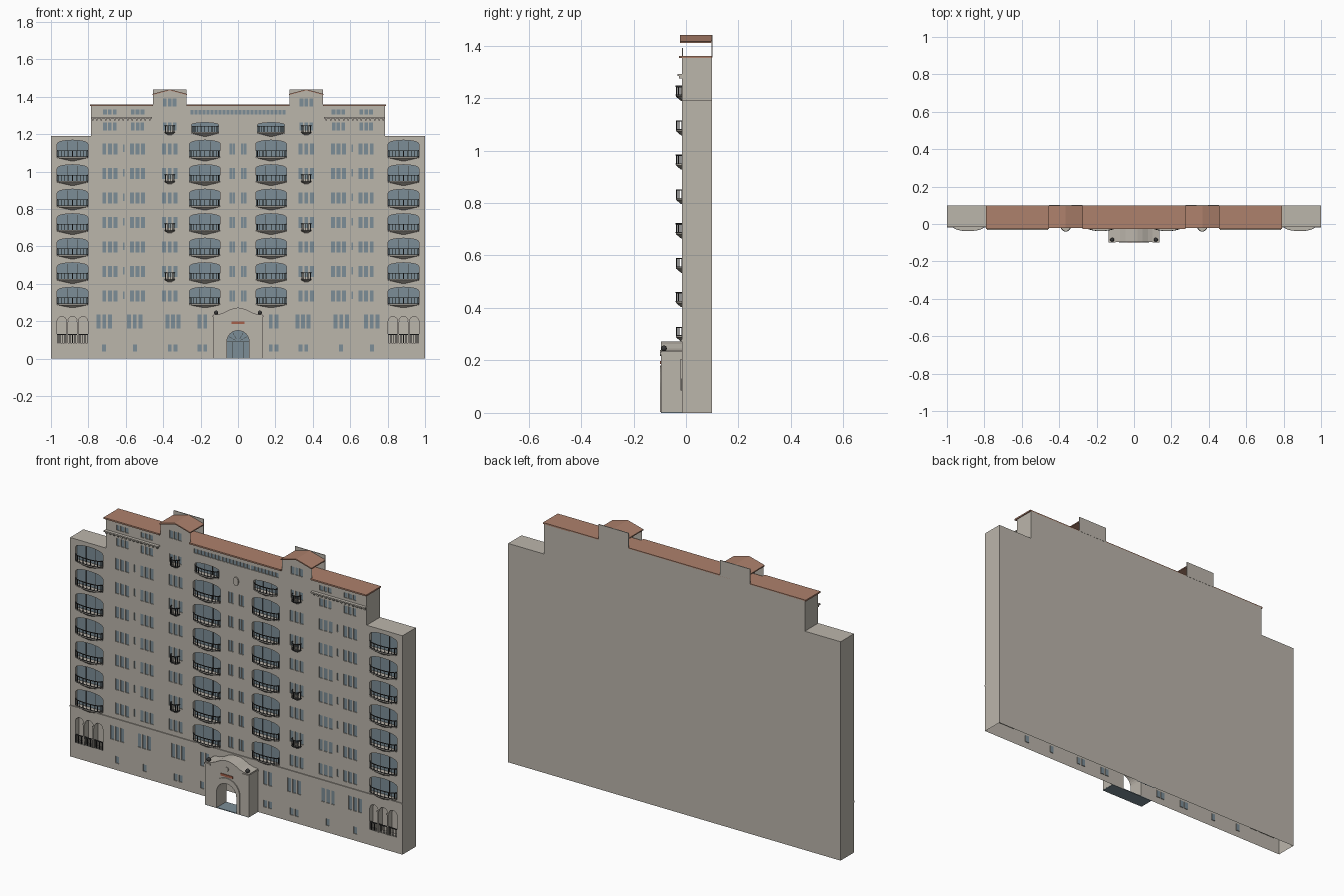
import bpy, bmesh
from math import sin, cos, pi
from mathutils import Vector

cube = bpy.data.objects.get("Cube")
if cube:
    bpy.data.objects.remove(cube)


def material(name, r, g, b):
    m = bpy.data.materials.new(name)
    m.use_nodes = True
    m.diffuse_color = (r, g, b, 1)
    node = next(n for n in m.node_tree.nodes if n.type == 'BSDF_PRINCIPLED')
    node.inputs["Base Color"].default_value = (r, g, b, 1)
    node.inputs["Roughness"].default_value = 0.8
    return m


WALL = material("limestone", 0.50, 0.465, 0.41)
GLASS = material("blue_grey_glass", 0.20, 0.27, 0.31)
ROOF = material("terracotta", 0.42, 0.22, 0.15)
IRON = material("dark_iron", 0.04, 0.04, 0.04)
SIGN = material("sign_red", 0.38, 0.12, 0.07)

FRONT, BACK = -0.015, 0.10
FLOOR = [0.29 + 0.131 * i for i in range(8)]


def loft(bm, low, high):
    """Solid between two matching loops of points."""
    a = [bm.verts.new(p) for p in low]
    b = [bm.verts.new(p) for p in high]
    bm.faces.new(a)
    bm.faces.new(b[::-1])
    n = len(a)
    for i in range(n):
        bm.faces.new((a[i], b[i], b[(i + 1) % n], a[(i + 1) % n]))


def prism(bm, outline, y0, y1):
    loft(bm, [(x, y0, z) for x, z in outline], [(x, y1, z) for x, z in outline])


def box(bm, x0, x1, y0, y1, z0, z1):
    prism(bm, [(x0, z0), (x1, z0), (x1, z1), (x0, z1)], y0, y1)


def arched(cx, half, z0, spring, top, steps=10):
    """Opening outline: straight jambs below an elliptical arch."""
    arc = [(cx + half * cos(pi * i / steps), spring + (top - spring) * sin(pi * i / steps))
           for i in range(steps + 1)]
    return [(cx - half, z0), (cx + half, z0)] + arc


def bow(cx, half, depth, z, steps=10):
    """Bowed balcony plan at height z."""
    return [(cx + half * cos(pi * i / steps), FRONT - depth * sin(pi * i / steps), z)
            for i in range(steps + 1)]


def finish(name, bm, *mats):
    bmesh.ops.recalc_face_normals(bm, faces=bm.faces)
    mesh = bpy.data.meshes.new(name)
    bm.to_mesh(mesh)
    bm.free()
    for m in mats:
        mesh.materials.append(m)
    obj = bpy.data.objects.new(name, mesh)
    bpy.context.scene.collection.objects.link(obj)
    return obj


# Building shell: stepped outline with two gabled towers
half = [(1, 0), (1, 1.19), (0.785, 1.19), (0.785, 1.355), (0.455, 1.355), (0.455, 1.41),
        (0.365, 1.435), (0.275, 1.41), (0.275, 1.355)]
bm = bmesh.new()
prism(bm, half + [(-x, z) for x, z in reversed(half)], FRONT, BACK)
body = finish("building_shell", bm, WALL, GLASS)

# Openings, cut as shallow pockets into the facade
cut = bmesh.new()


def panes(cx, n, z0, z1, pitch=0.03, width=0.021):
    for i in range(n):
        x = cx + (i - (n - 1) / 2) * pitch
        box(cut, x - width / 2, x + width / 2, -0.05, -0.011, z0, z1)


BAYS = [(s * x, z, 0.082, 0.092) for s in (-1, 1) for x in (0.177, 0.885) for z in FLOOR[:7]]
BAYS += [(s * 0.177, FLOOR[7], 0.072, 0.055) for s in (-1, 1)]
for x, z, w, h in BAYS:
    prism(cut, arched(x, w, z, z + h * 0.78, z + h), -0.05, 0.0)
for s in (-1, 1):
    for z in FLOOR[:7]:
        for x in (0.685, 0.537, 0.365):
            panes(s * x, 3, z + 0.015, z + 0.075)
        panes(s * 0.031, 2, z + 0.015, z + 0.075, 0.017, 0.014)
        panes(s * 0.61, 1, z + 0.03, z + 0.07, width=0.008)
    for x in (0.685, 0.537, 0.365):
        panes(s * x, 3, 1.22, 1.262, 0.026, 0.019)
    for x in (0.685, 0.537):
        panes(s * x, 3, 1.305, 1.333, 0.026, 0.02)
    panes(s * 0.365, 3, 1.348, 1.39, 0.026, 0.02)
    for x, n in ((0.715, 3), (0.552, 3), (0.348, 3), (0.19, 2)):
        panes(s * x, n, 0.16, 0.235)
    for x, n in ((0.717, 1), (0.55, 1), (0.35, 2), (0.19, 2)):
        panes(s * x, n, 0.037, 0.075)
    for i in (-1, 0, 1):
        prism(cut, arched(s * 0.885 + i * 0.057, 0.025, 0.085, 0.2, 0.225), -0.05, 0.015)
panes(0, 24, 1.305, 1.33, 0.0214, 0.018)
prism(cut, arched(0, 0.06, -0.05, 0.09, 0.15, 16), -0.05, 0.095)
cutter = finish("opening_cutter", cut)
cutter.hide_render = True

mod = body.modifiers.new("openings", 'BOOLEAN')
mod.operation, mod.solver, mod.object = 'DIFFERENCE', 'EXACT', cutter
bpy.context.view_layer.update()
result = bpy.data.meshes.new_from_object(body.evaluated_get(bpy.context.evaluated_depsgraph_get()))
body.modifiers.clear()
body.data = result
bpy.data.objects.remove(cutter)

# Open the underside, the doorway and the tower sides; glaze the pocket backs
result.materials.clear()
result.materials.append(WALL)
result.materials.append(GLASS)
bm = bmesh.new()
bm.from_mesh(result)
bm.normal_update()
gone = []
for f in bm.faces:
    c, n = f.calc_center_median(), f.normal
    tower_side = abs(n.x) > 0.9 and c.z > 1.356 and c.y > 0
    doorway = abs(c.x) < 0.07 and c.z < 0.16 and -0.005 < c.y < 0.093 and abs(n.y) < 0.5
    if tower_side or doorway or (n.z < -0.9 and c.z < 0.001):
        gone.append(f)
    glazed = n.y < -0.9 and (-0.0145 < c.y < 0.005 or c.y > 0.09)
    f.material_index = 1 if glazed else 0
bmesh.ops.delete(bm, geom=gone, context='FACES')
bm.to_mesh(result)
bm.free()

# Terracotta roofs: flat runs and two tower gables
bm = bmesh.new()
for x0, x1, y0 in ((-0.79, -0.455, -0.027), (-0.275, 0.275, -0.027), (0.455, 0.79, -0.027),
                   (-0.455, -0.275, -0.008), (0.275, 0.455, -0.008)):
    box(bm, x0, x1, y0, BACK, 1.352, 1.36)
for s in (-1, 1):
    x = s * 0.365
    prism(bm, [(x - 0.093, 1.409), (x, 1.434), (x + 0.093, 1.409),
               (x + 0.093, 1.415), (x, 1.44), (x - 0.093, 1.415)], -0.022, 0.097)
finish("terracotta_roof", bm, ROOF)

# Stone trim: tower back walls, string course, corbelled cornices, medallion
bm = bmesh.new()
box(bm, -1, 1, -0.02, FRONT, 0.272, 0.28)
for s in (-1, 1):
    box(bm, s * 0.365 - 0.09, s * 0.365 + 0.09, 0.097, 0.101, 1.355, 1.44)
    box(bm, s * 0.623 - 0.163, s * 0.623 + 0.163, -0.032, FRONT, 1.284, 1.291)
    for i in range(14):
        x = s * (0.472 + i * 0.0235)
        box(bm, x - 0.004, x + 0.004, -0.026, FRONT, 1.274, 1.284)
prism(bm, [(0.016 * cos(pi * i / 8), 1.22 + 0.023 * sin(pi * i / 8)) for i in range(16)],
      -0.021, FRONT)
finish("stone_trim", bm, WALL)

# Bowed balcony floors, and their iron railings and mullions
floors, rails = bmesh.new(), bmesh.new()


def railing(cx, w, depth, z, height, count):
    for top in (z + 0.006, z + height):
        outer, inner = bow(cx, w, depth, top), bow(cx, w - 0.004, depth - 0.003, top)[::-1]
        lower = [(x, y, h - 0.004) for x, y, h in outer + inner]
        loft(rails, lower, outer + inner)
    for i in range(count + 1):
        t = pi * (i + 0.5) / (count + 1)
        x, y = cx + (w - 0.002) * cos(t), FRONT - (depth - 0.0015) * sin(t)
        box(rails, x - 0.0015, x + 0.0015, y - 0.001, y + 0.001, z, z + height)


for x, z, w, h in BAYS:
    loft(floors, bow(x, w * 0.15, 0.004, z - 0.018), bow(x, w, 0.023, z - 0.002))
    loft(floors, bow(x, w, 0.023, z - 0.002), bow(x, w, 0.023, z + 0.003))
    railing(x, w, 0.023, z, 0.038, 10)
    for k in (-0.34, 0.34):
        box(rails, x + k * w - 0.001, x + k * w + 0.001, -0.003, 0.0, z, z + h * 0.93)
for s in (-1, 1):
    for z in FLOOR[1::2]:
        loft(floors, bow(s * 0.365, 0.008, 0.004, z - 0.012), bow(s * 0.365, 0.027, 0.023, z))
        railing(s * 0.365, 0.027, 0.025, z, 0.04, 7)
    # Ground loggia balustrade
    x = s * 0.885
    box(rails, x - 0.082, x + 0.082, -0.018, -0.014, 0.126, 0.131)
    for i in range(19):
        b = x - 0.081 + i * 0.009
        box(rails, b - 0.0015, b + 0.0015, -0.017, -0.014, 0.085, 0.128)
finish("balcony_floors", floors, WALL)

# Fan light bars of the entrance door
for i in range(1, 6):
    d = Vector((cos(pi * i / 6), sin(pi * i / 6)))
    p, a, b = Vector((-d.y, d.x)) * 0.001, d * 0.015, d * 0.059
    prism(rails, [(v.x, v.y + 0.09) for v in (a - p, b - p, b + p, a + p)], 0.092, 0.095)
for x in (-0.03, 0, 0.03):
    box(rails, x - 0.001, x + 0.001, 0.092, 0.095, 0, 0.09)
box(rails, -0.06, 0.06, 0.092, 0.095, 0.088, 0.092)
finish("iron_railings", rails, IRON)

# Loggia columns
bm = bmesh.new()
for s in (-1, 1):
    for k in (-0.0285, 0.0285):
        x = s * 0.885 + k
        box(bm, x - 0.003, x + 0.003, -0.021, FRONT, 0.085, 0.195)
        box(bm, x - 0.006, x + 0.006, -0.023, FRONT, 0.195, 0.203)
finish("loggia_columns", bm, WALL)

# Entrance porch with curved parapet and arched passage
crest = [(0.132, 0.235), (0.10, 0.238), (0.075, 0.246), (0.045, 0.262), (0.02, 0.27)]
arch = arched(0, 0.06, 0.003, 0.09, 0.15, 16)[1:]
bm = bmesh.new()
prism(bm, [(0.132, 0.003)] + crest + [(0, 0.273)] + [(-x, z) for x, z in reversed(crest)]
      + [(-0.132, 0.003), (-0.06, 0.003)] + arch[:0:-1] + [arch[0]], -0.095, FRONT)
ring = arched(0, 0.08, 0.003, 0.10, 0.18, 16)[1:]
prism(bm, ring + [(-0.08, 0.003), (-0.06, 0.003)] + arch[:0:-1] + [arch[0]], -0.1, -0.095)
for s in (-1, 1):
    box(bm, s * 0.1165 - 0.0185, s * 0.1165 + 0.0185, -0.1, FRONT, 0.222, 0.231)
prism(bm, [(0.011 * cos(pi * i / 8), 0.228 + 0.011 * sin(pi * i / 8)) for i in range(16)],
      -0.1, -0.095)
finish("entrance_porch", bm, WALL)

bm = bmesh.new()
box(bm, -0.131, 0.131, -0.095, FRONT, 0.0, 0.004)
finish("porch_floor", bm, GLASS)
bm = bmesh.new()
box(bm, -0.036, 0.036, -0.099, -0.095, 0.186, 0.198)
finish("sign_plate", bm, SIGN)

# Ball finials on the porch corners
bm = bmesh.new()
for s in (-1, 1):
    ball = bmesh.ops.create_uvsphere(bm, u_segments=12, v_segments=8, radius=0.011)
    bmesh.ops.translate(bm, verts=ball["verts"], vec=(s * 0.117, -0.084, 0.246))
for f in bm.faces:
    f.smooth = True
finish("porch_finials", bm, IRON)
